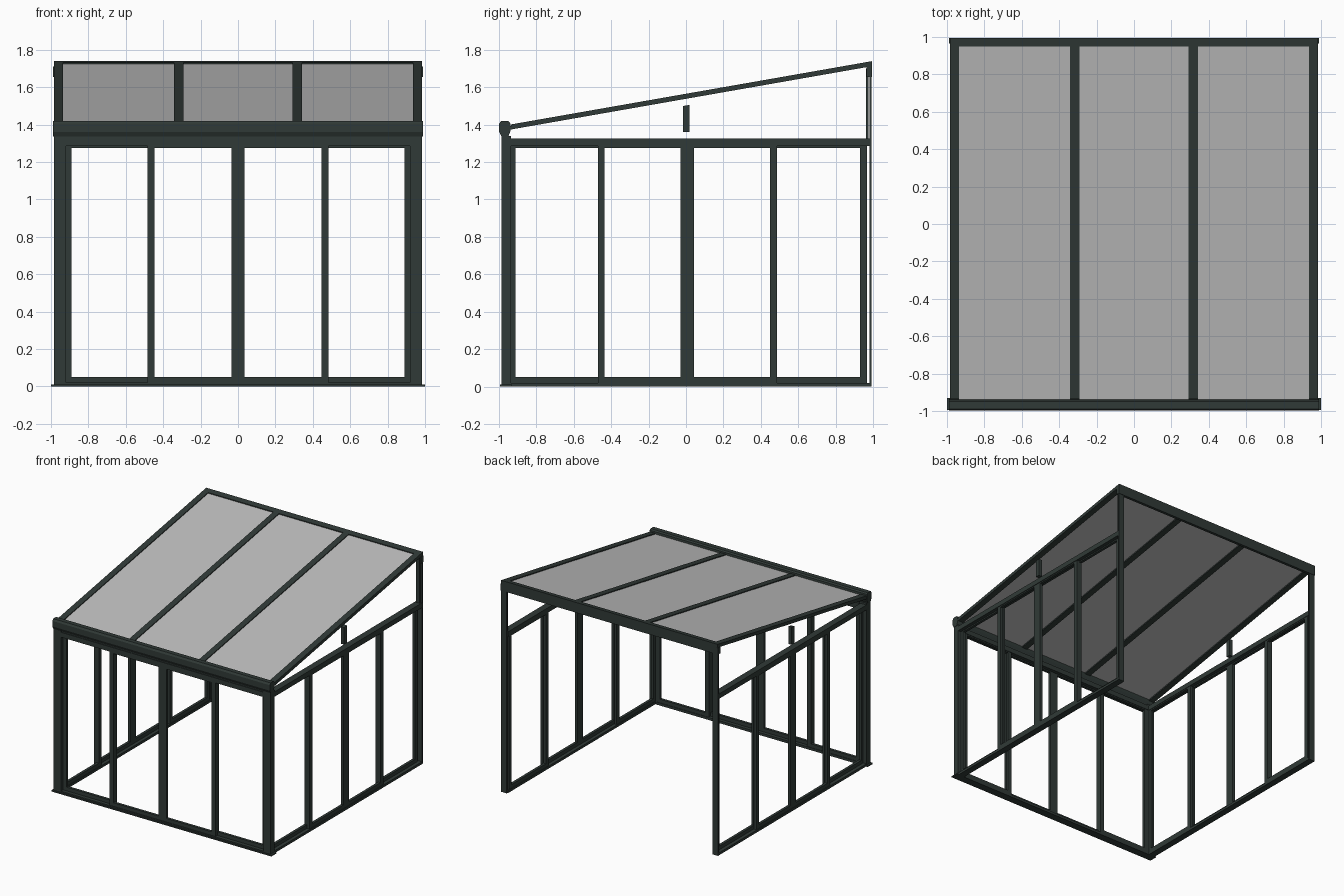
import bpy
import bmesh

cube = bpy.data.objects.get("Cube")
if cube:
    bpy.data.objects.remove(cube, do_unlink=True)


def material(name, rgb):
    mat = bpy.data.materials.new(name)
    mat.use_nodes = True
    mat.diffuse_color = (*rgb, 1)
    mat.node_tree.nodes["Principled BSDF"].inputs["Base Color"].default_value = (*rgb, 1)
    return mat


FRAME = material("dark green grey metal", (0.03, 0.042, 0.038))
PANE = material("grey roof pane", (0.52, 0.52, 0.52))


def prism(name, profile, x0, x1, mat=FRAME):
    """Extrude a (y, z) profile along x."""
    bm = bmesh.new()
    face = bm.faces.new([bm.verts.new((x0, y, z)) for y, z in profile])
    out = bmesh.ops.extrude_face_region(bm, geom=[face])
    moved = [v for v in out["geom"] if isinstance(v, bmesh.types.BMVert)]
    bmesh.ops.translate(bm, verts=moved, vec=(x1 - x0, 0, 0))
    bmesh.ops.recalc_face_normals(bm, faces=bm.faces)
    mesh = bpy.data.meshes.new(name)
    bm.to_mesh(mesh)
    bm.free()
    mesh.materials.append(mat)
    obj = bpy.data.objects.new(name, mesh)
    bpy.context.collection.objects.link(obj)
    return obj


def box(name, x, y, z, mat=FRAME):
    """Box from (min, max) ranges, in any order."""
    (x0, x1), (y0, y1), (z0, z1) = sorted(x), sorted(y), sorted(z)
    return prism(name, [(y0, z0), (y1, z0), (y1, z1), (y0, z1)], x0, x1, mat)


def wall_box(side, name, along, depth, z):
    """Box in wall space: along the wall, outward depth, height."""
    if side == "front":
        box("front_" + name, along, [-d for d in depth], z)
    else:
        sign = 1 if side == "left" else -1
        box(side + "_" + name, [sign * d for d in depth], along, z)


def wall(side, panels, span):
    """Sliding wall: two tracks and four framed door panels."""
    wall_box(side, "top_track", span, (0.93, 0.985), (1.285, 1.325))
    wall_box(side, "bottom_track", span, (0.93, 0.985), (0, 0.02))
    for i, (a, b) in enumerate(panels):
        depth = (0.958, 0.98) if i in (1, 2) else (0.934, 0.956)
        w = 0.036
        wall_box(side, "door_stile", (a, a + w), depth, (0.015, 1.31))
        wall_box(side, "door_stile", (b - w, b), depth, (0.015, 1.31))
        wall_box(side, "door_top_rail", (a + w, b - w), depth, (1.275, 1.31))
        wall_box(side, "door_bottom_rail", (a + w, b - w), depth, (0.015, 0.05))


# Sliding walls on the front and both sides
wall("front", [(-0.926, -0.447), (-0.483, 0), (0, 0.483), (0.447, 0.926)], (-0.92, 0.92))
for side in ("left", "right"):
    wall(side, [(-0.946, -0.435), (-0.471, 0.006), (0.006, 0.486), (0.45, 0.966)],
         (-0.94, 0.985))

# Posts, wall profiles and gable struts, mirrored left and right
for side, s in (("left", 1), ("right", -1)):
    box(side + "_front_post", (s * 0.92, s * 0.985), (-0.985, -0.935), (0, 1.34))
    box(side + "_wall_profile", (s * 0.935, s * 0.985), (0.98, 0.992), (0, 1.7))
    box(side + "_upper_wall_profile", (s * 0.945, s * 0.975), (0.963, 0.974), (1.32, 1.7))
    prism(side + "_gable_strut",
          [(-0.015, 1.36), (0.02, 1.36), (0.02, 1.505), (-0.015, 1.499)],
          s * 0.945, s * 0.975)

# Thin sill under the front
box("front_sill", (-1, 1), (-0.995, -0.93), (0, 0.01))


# Sloped roof: rafters with panes between them
def roof_z(y):
    return 1.385 + (y + 0.95) * 0.1753


def sloped(name, x0, x1, y0, y1, low, high, mat=FRAME):
    prism(name, [(y0, roof_z(y0) + low), (y1, roof_z(y1) + low),
                 (y1, roof_z(y1) + high), (y0, roof_z(y0) + high)], x0, x1, mat)


rafters = [-0.96, -0.317, 0.317, 0.96]
for x in rafters:
    sloped("rafter", x - 0.025, x + 0.025, -0.935, 0.96, -0.014, 0.013)
for a, b in zip(rafters, rafters[1:]):
    sloped("roof_pane", a + 0.025, b - 0.025, -0.95, 0.955, -0.004, 0.006, PANE)

# Beam against the house wall, with end caps
sloped("wall_beam_cover", -0.985, 0.985, 0.948, 0.995, -0.014, 0.013)
box("wall_beam", (-0.98, 0.98), (0.972, 0.995), (1.655, 1.715))
for s in (-1, 1):
    box("wall_beam_cap", (s * 0.978, s * 0.988), (0.965, 0.995), (1.655, 1.71))

# Gutter beam with a chamfered profile, above the front header
prism("gutter_beam",
      [(-0.985, 1.335), (-0.95, 1.335), (-0.94, 1.36), (-0.935, 1.38),
       (-0.94, 1.41), (-0.95, 1.42), (-0.988, 1.42), (-0.998, 1.405), (-0.998, 1.36)],
      -0.988, 0.988)
box("front_header", (-0.92, 0.92), (-0.98, -0.945), (1.32, 1.34))
